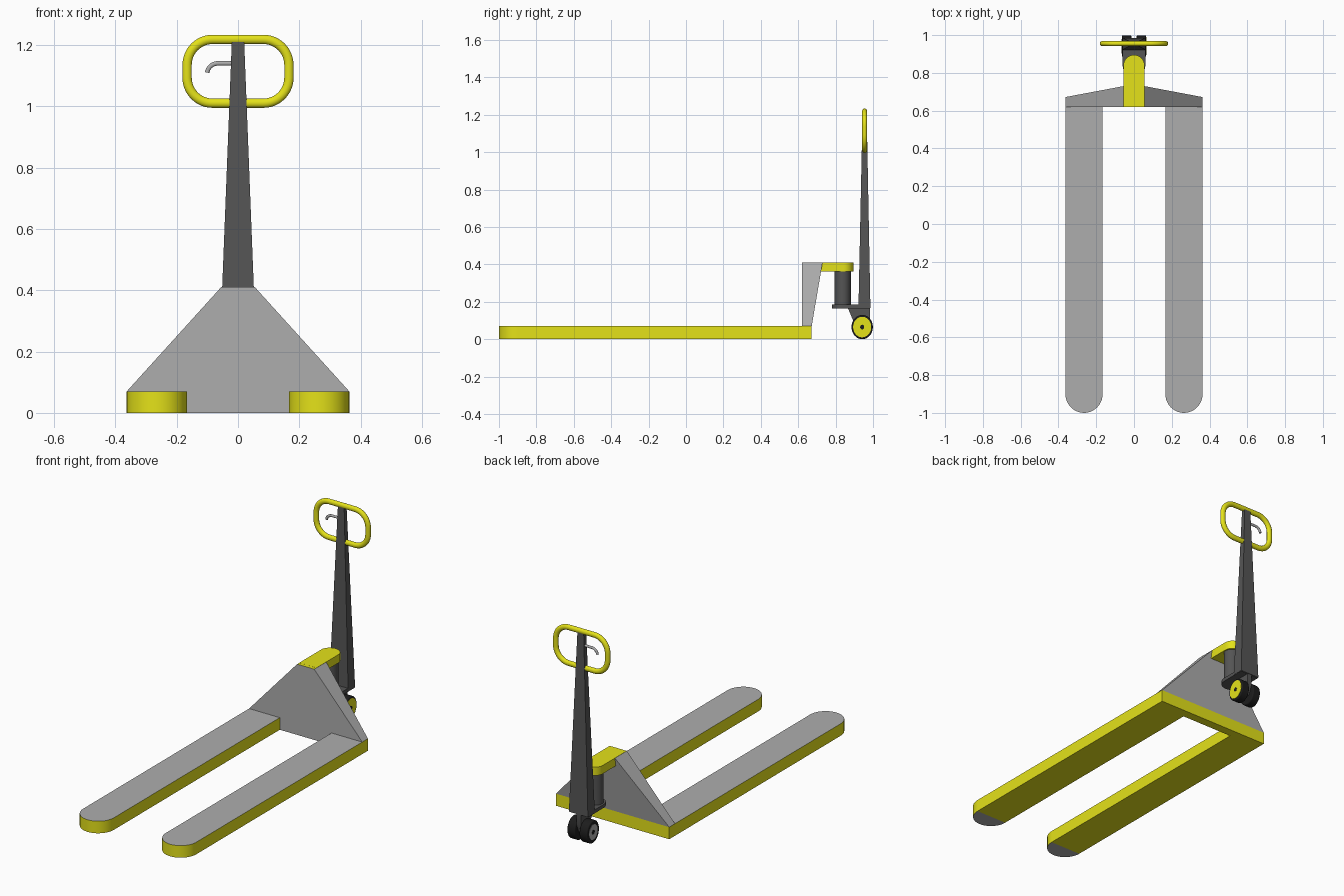
import bpy, bmesh
from math import sin, cos, pi, radians

if "Cube" in bpy.data.objects:
    bpy.data.objects.remove(bpy.data.objects["Cube"])


def material(name, rgb):
    m = bpy.data.materials.new(name)
    m.diffuse_color = (*rgb, 1)
    m.use_nodes = True
    m.node_tree.nodes["Principled BSDF"].inputs["Base Color"].default_value = m.diffuse_color
    return m


YELLOW = material("yellow_paint", (0.78, 0.76, 0.01))
GREY = material("grey_steel", (0.42, 0.42, 0.42))
DARK = material("dark_steel", (0.09, 0.09, 0.09))
BLACK = material("black_rubber", (0.012, 0.012, 0.012))


def finish(ob, angle=35):
    bpy.ops.object.select_all(action='DESELECT')
    ob.select_set(True)
    bpy.context.view_layer.objects.active = ob
    bpy.ops.object.shade_smooth_by_angle(angle=radians(angle))
    return ob


def loft(name, low, high, mats, paint=None, cut_y=None, bevel=0):
    """Solid between two matching loops; paint(face) picks a material slot."""
    bm = bmesh.new()
    a = [bm.verts.new(p) for p in low]
    b = [bm.verts.new(p) for p in high]
    bm.faces.new(a)
    bm.faces.new(b)
    n = len(a)
    for i in range(n):
        j = (i + 1) % n
        bm.faces.new((a[i], a[j], b[j], b[i]))
    if cut_y is not None:
        bmesh.ops.bisect_plane(bm, geom=bm.verts[:] + bm.edges[:] + bm.faces[:],
                               plane_co=(0, cut_y, 0), plane_no=(0, 1, 0))
    bmesh.ops.recalc_face_normals(bm, faces=bm.faces[:])
    if paint:
        for f in bm.faces:
            f.material_index = paint(f)
    me = bpy.data.meshes.new(name)
    bm.to_mesh(me)
    bm.free()
    for m in mats:
        me.materials.append(m)
    ob = bpy.data.objects.new(name, me)
    bpy.context.collection.objects.link(ob)
    if bevel:
        mod = ob.modifiers.new("bevel", 'BEVEL')
        mod.width, mod.segments, mod.limit_method = bevel, 3, 'ANGLE'
    return finish(ob)


def prism_z(name, pts, z0, z1, mats, **kw):
    return loft(name, [(x, y, z0) for x, y in pts], [(x, y, z1) for x, y in pts], mats, **kw)


def prism_x(name, pts, x0, x1, mats, **kw):
    return loft(name, [(x0, y, z) for y, z in pts], [(x1, y, z) for y, z in pts], mats, **kw)


def arc(cx, cy, rx, ry, a0, a1, n=20):
    return [(cx + rx * cos(radians(a0 + (a1 - a0) * i / n)),
             cy + ry * sin(radians(a0 + (a1 - a0) * i / n))) for i in range(n + 1)]


def circle(cx, cy, rx, ry, n=40):
    return arc(cx, cy, rx, ry, 0, 360 * (n - 1) / n, n - 1)


def rect(hx, y0, y1, z):
    return [(-hx, y0, z), (hx, y0, z), (hx, y1, z), (-hx, y1, z)]


def tube(name, pts, y, radius, mat, cyclic=False):
    cu = bpy.data.curves.new(name, 'CURVE')
    cu.dimensions = '3D'
    cu.bevel_depth, cu.bevel_resolution = radius, 5
    cu.use_fill_caps = True
    sp = cu.splines.new('POLY')
    sp.points.add(len(pts) - 1)
    for p, (x, z) in zip(sp.points, pts):
        p.co = (x, 0, z, 1)
    sp.use_cyclic_u = cyclic
    cu.materials.append(mat)
    ob = bpy.data.objects.new(name, cu)
    bpy.context.collection.objects.link(ob)
    ob.location.y = y
    ob.scale.y = 0.88
    bpy.ops.object.select_all(action='DESELECT')
    ob.select_set(True)
    bpy.context.view_layer.objects.active = ob
    bpy.ops.object.convert(target='MESH')
    return finish(bpy.context.object)


# Forks: yellow sides, grey top, grey underside at the rounded tip
def fork_paint(f):
    tip = f.normal.z < -0.9 and f.calc_center_median().y < -0.9
    return 1 if f.normal.z > 0.9 or tip else 0


for side, s in (("left", -1), ("right", 1)):
    outline = arc(s * 0.2645, -0.9, 0.0985, 0.1, 180, 360) + [
        (s * 0.2645 + 0.0985, 0.62), (s * 0.2645 - 0.0985, 0.62)]
    prism_z(f"fork_{side}", outline, 0, 0.07, [YELLOW, GREY],
            paint=fork_paint, cut_y=-0.899)

# Base bar with grey front, and the tapering body above it
loft("base_bar", rect(0.363, 0.62, 0.672, 0), rect(0.363, 0.62, 0.672, 0.07),
     [YELLOW, GREY], paint=lambda f: int(f.normal.y < -0.9))
loft("body_panel", rect(0.363, 0.62, 0.672, 0.07), rect(0.055, 0.62, 0.73, 0.41), [GREY, YELLOW],
     paint=lambda f: int(f.normal.z > 0.95))

# Yellow head over the pump
prism_z("pump_head", [(-0.055, 0.64), (0.055, 0.64)] + arc(0, 0.843, 0.055, 0.052, 0, 180),
        0.362, 0.4105, [YELLOW])

# Pump, steering plate and wheel bracket
prism_z("pump_cylinder", circle(0, 0.838, 0.049, 0.043), 0.18, 0.365, [DARK])
prism_z("steering_plate", arc(0, 0.838, 0.06, 0.058, 180, 360) + [(0.06, 0.983), (-0.06, 0.983)],
        0.165, 0.185, [DARK])
prism_x("wheel_bracket", [(0.865, 0.167), (0.984, 0.167), (0.984, 0.105), (0.962, 0.05), (0.915, 0.05)],
        -0.014, 0.014, [DARK])

# Steering wheels, slightly narrower in depth than in height
WY, WZ = 0.942, 0.065
prism_x("wheel_axle", circle(WY, WZ, 0.011, 0.0125, 20), -0.067, 0.067, [BLACK])
for side, s, r, mat in (("left", -1, 0.044, GREY), ("right", 1, 0.055, YELLOW)):
    prism_x(f"wheel_{side}", circle(WY, WZ, 0.057, 0.065), s * 0.014, s * 0.064, [BLACK], bevel=0.006)
    prism_x(f"wheel_hub_{side}", circle(WY, WZ, r * 0.88, r), s * 0.05, s * 0.0655, [mat])

# Tapered steering column
loft("steering_column", rect(0.061, 0.922, 0.986, 0.168), rect(0.02, 0.944, 0.966, 1.215), [DARK])

# Handle loop
loop = []
for k, (sx, sz) in enumerate(((1, 1), (-1, 1), (-1, -1), (1, -1))):
    loop += arc(sx * 0.083, 1.114 + sz * 0.021, 0.083, 0.083, 90 * k, 90 * k + 90, 12)
tube("handle_loop", loop, 0.955, 0.0155, YELLOW, cyclic=True)

# Release lever
tube("release_lever", [(0, 1.14)] + arc(-0.065, 1.105, 0.036, 0.035, 90, 172, 10), 0.955, 0.0075, GREY)
